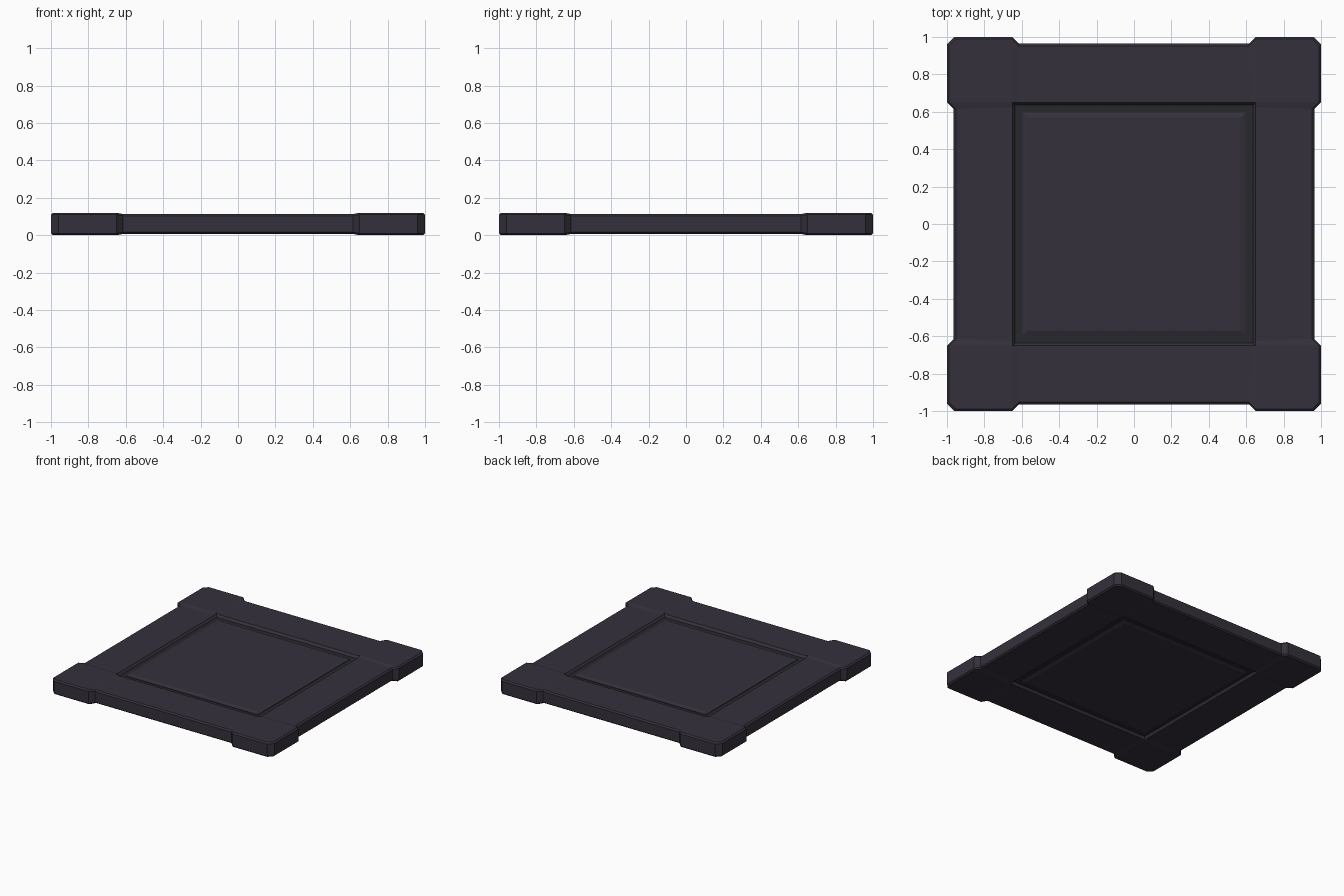
import bpy, bmesh

if "Cube" in bpy.data.objects:
    bpy.data.objects.remove(bpy.data.objects["Cube"])

MID = 0.06            # height of the middle plane; top and underside mirror about it
RAIL, BLOCK = 0.053, 0.06   # half thickness of side rails and corner blocks


def material(name, rgb):
    m = bpy.data.materials.new(name)
    m.diffuse_color = (*rgb, 1)
    m.use_nodes = True
    m.node_tree.nodes["Principled BSDF"].inputs["Base Color"].default_value = m.diffuse_color
    return m


def loft(name, rings, mat, closed=False):
    """Skin a stack of equal-length point rings; cap the ends unless closed."""
    bm = bmesh.new()
    vr = [[bm.verts.new((x, y, z + MID)) for x, y, z in r] for r in rings]
    n = len(vr[0])
    pairs = list(zip(vr, vr[1:]))
    if closed:
        pairs.append((vr[-1], vr[0]))
    else:
        bm.faces.new(vr[0])
        bm.faces.new(vr[-1])
    for a, b in pairs:
        for i in range(n):
            j = (i + 1) % n
            bm.faces.new((a[i], a[j], b[j], b[i]))
    bmesh.ops.remove_doubles(bm, verts=bm.verts, dist=1e-5)
    bmesh.ops.recalc_face_normals(bm, faces=bm.faces)
    me = bpy.data.meshes.new(name)
    bm.to_mesh(me)
    bm.free()
    ob = bpy.data.objects.new(name, me)
    bpy.context.collection.objects.link(ob)
    me.materials.append(mat)
    return ob


def turn(pts):
    """Repeat one corner's points around all four corners."""
    out = []
    for _ in range(4):
        out += pts
        pts = [(y, -x, z) for x, y, z in pts]
    return out


def square(r, z):
    return turn([(r, r, z)])


def outer(inset, drop, s):
    """Outline of rails and chamfered corner blocks at one level (s = top/bottom)."""
    a, b, c = 0.965 - inset, 1.0 - inset, 0.96 - inset * 0.4
    h, H = s * (RAIL - drop), s * (BLOCK - drop)
    return turn([(0.615, a, h), (0.65, b, H), (c, b, H),
                 (b, c, H), (b, 0.65, H), (a, 0.615, h)])


def inner(r, s, flat=None):
    """Inner opening, with the same number of points as the outline."""
    h = s * (flat or RAIL)
    H = s * (flat or BLOCK)
    return turn([(r - 0.025, r, h)] + [(r, r, H)] * 4 + [(r, r - 0.025, h)])


slate = material("slate", (0.036, 0.030, 0.045))
dark = material("dark_groove", (0.020, 0.022, 0.024))

# Frame with raised corner blocks
loft("frame", [inner(0.635, 1, 0.033), inner(0.65, 1),
               outer(0.012, 0, 1), outer(0, 0.01, 1),
               outer(0, 0.01, -1), outer(0.012, 0, -1),
               inner(0.65, -1), inner(0.635, -1, 0.033)], slate, closed=True)

# Groove floor between frame and panel
loft("groove_floor", [square(0.64, -0.034), square(0.64, 0.034)], dark)

# Bevelled centre panel, same on both sides
loft("centre_panel", [square(0.57, -0.048), square(0.595, -0.038),
                      square(0.595, 0.038), square(0.57, 0.048)], slate)
